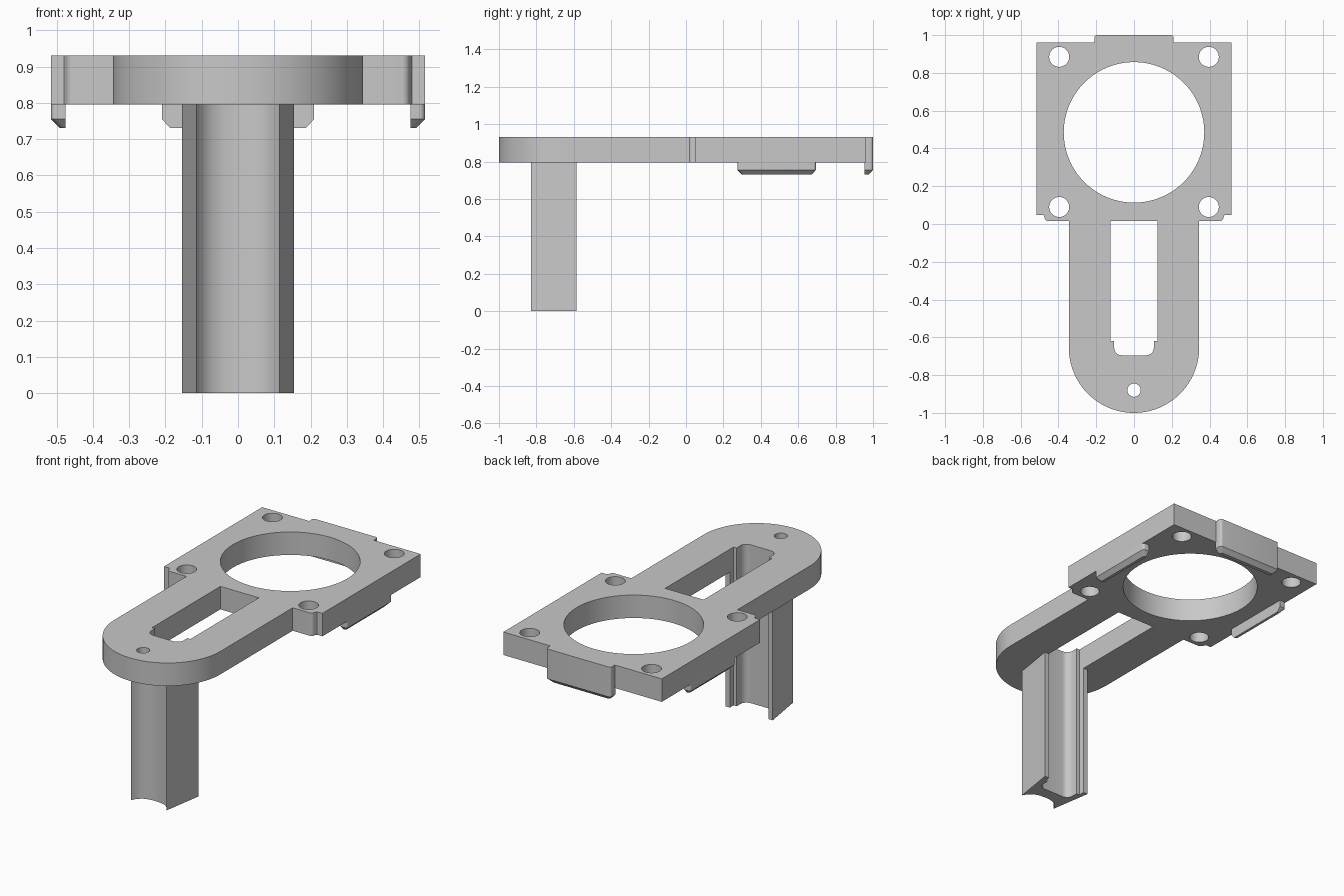
import bpy, bmesh
from math import sin, cos, pi, radians

if "Cube" in bpy.data.objects:
    bpy.data.objects.remove(bpy.data.objects["Cube"], do_unlink=True)

grey = bpy.data.materials.new("light_grey")
grey.use_nodes = True
COLOUR = (0.58, 0.58, 0.58, 1)
grey.diffuse_color = COLOUR
grey.node_tree.nodes["Principled BSDF"].inputs["Base Color"].default_value = COLOUR

PLATE_LOW, PLATE_TOP, TAB_LOW = 0.795, 0.93, 0.73


def arc(cx, cy, r, start, end, n):
    """Points on an arc, angles in degrees."""
    angles = [radians(start + (end - start) * i / n) for i in range(n + 1)]
    return [(cx + r * cos(a), cy + r * sin(a)) for a in angles]


def circle(cx, cy, r, n=48):
    return arc(cx, cy, r, 0, 360, n)[:-1]


def mirrored(half):
    """Close a right-hand half outline with its mirror image."""
    return half + [(-x, y) for x, y in reversed(half) if abs(x) > 1e-5]


def finish(obj):
    obj.data.materials.clear()
    obj.data.materials.append(grey)
    bpy.ops.object.select_all(action='DESELECT')
    obj.select_set(True)
    bpy.context.view_layer.objects.active = obj
    bpy.ops.object.shade_smooth_by_angle(angle=radians(30))


def extruded(name, loops, low, high):
    """Fill nested outlines and extrude them between two heights."""
    curve = bpy.data.curves.new(name, 'CURVE')
    curve.dimensions = '2D'
    curve.fill_mode = 'BOTH'
    curve.extrude = (high - low) / 2
    for loop in loops:
        spline = curve.splines.new('POLY')
        spline.points.add(len(loop) - 1)
        for point, (x, y) in zip(spline.points, loop):
            point.co = (x, y, 0, 1)
        spline.use_cyclic_u = True
    obj = bpy.data.objects.new(name, curve)
    bpy.context.collection.objects.link(obj)
    bpy.ops.object.select_all(action='DESELECT')
    obj.select_set(True)
    bpy.context.view_layer.objects.active = obj
    bpy.ops.object.convert(target='MESH')
    obj = bpy.context.view_layer.objects.active
    bm = bmesh.new()
    bm.from_mesh(obj.data)
    bmesh.ops.remove_doubles(bm, verts=bm.verts, dist=1e-5)
    bmesh.ops.translate(bm, verts=bm.verts, vec=(0, 0, (low + high) / 2))
    bmesh.ops.recalc_face_normals(bm, faces=bm.faces)
    bm.to_mesh(obj.data)
    bm.free()
    finish(obj)


def tab(name, length, depth, top, place):
    """Lip with rounded outer corners and a chamfered lower edge."""
    bm = bmesh.new()
    rings = []
    for z, inset in ((top, 0), (0.755, 0), (TAB_LOW, 0.024)):
        half, out, r = length / 2 - inset, depth - inset, 0.015
        plan = mirrored([(half, 0)] + arc(half - r, out - r, r, 0, 90, 6))
        rings.append([bm.verts.new((*place(u, v), z)) for u, v in plan])
    count = len(rings[0])
    for upper, lower in zip(rings, rings[1:]):
        for i in range(count):
            j = (i + 1) % count
            bm.faces.new((upper[i], upper[j], lower[j], lower[i]))
    bm.faces.new(rings[0])
    bm.faces.new(rings[-1])
    bmesh.ops.recalc_face_normals(bm, faces=bm.faces)
    mesh = bpy.data.meshes.new(name)
    bm.to_mesh(mesh)
    bm.free()
    obj = bpy.data.objects.new(name, mesh)
    bpy.context.collection.objects.link(obj)
    finish(obj)


# Plate with square head, notched front corners and rounded arm
outline = mirrored(
    arc(0, -0.655, 0.345, -90, 0, 24)
    + [(0.345, 0.015)]
    + arc(0.452, 0.037, 0.022, -90, 0, 6)
    + [(0.48, 0.048), (0.515, 0.048), (0.515, 0.96)])

# Stepped slot end, shared by the plate and the post
slot_end = arc(0.065, -0.655, 0.04, -90, 0, 8) + [(0.105, -0.62), (0.125, -0.62)]
slot = mirrored(slot_end + [(0.125, 0.015)])
screw_holes = [circle(sx * 0.396, y, 0.053) for sx in (-1, 1) for y in (0.09, 0.885)]
extruded("mounting_plate",
         [outline, slot, circle(0, 0.485, 0.372, 96), circle(0, -0.88, 0.035, 32)]
         + screw_holes, PLATE_LOW, PLATE_TOP)

# Tapered post, hollowed in front and grooved behind
front_hollow = [(0, -0.765), (0.04, -0.768), (0.075, -0.78), (0.1, -0.803), (0.115, -0.83)]
half_front = front_hollow + [(0.154, -0.585), (0.125, -0.585)]
half_post = half_front + list(reversed(slot_end))
right = half_post
left = [(-x, y) for x, y in reversed(half_post) if x > 1e-5]
extruded("post", [right + left], 0, PLATE_LOW)

# Lips on three sides of the head
tab("back_lip", 0.42, 0.045, PLATE_TOP, lambda u, v: (u, 0.955 + v))
for side, sx in (("left", 1), ("right", -1)):
    tab(side + "_lip", 0.42, 0.04, PLATE_LOW,
        lambda u, v: (sx * (0.475 + v), 0.485 + u))
